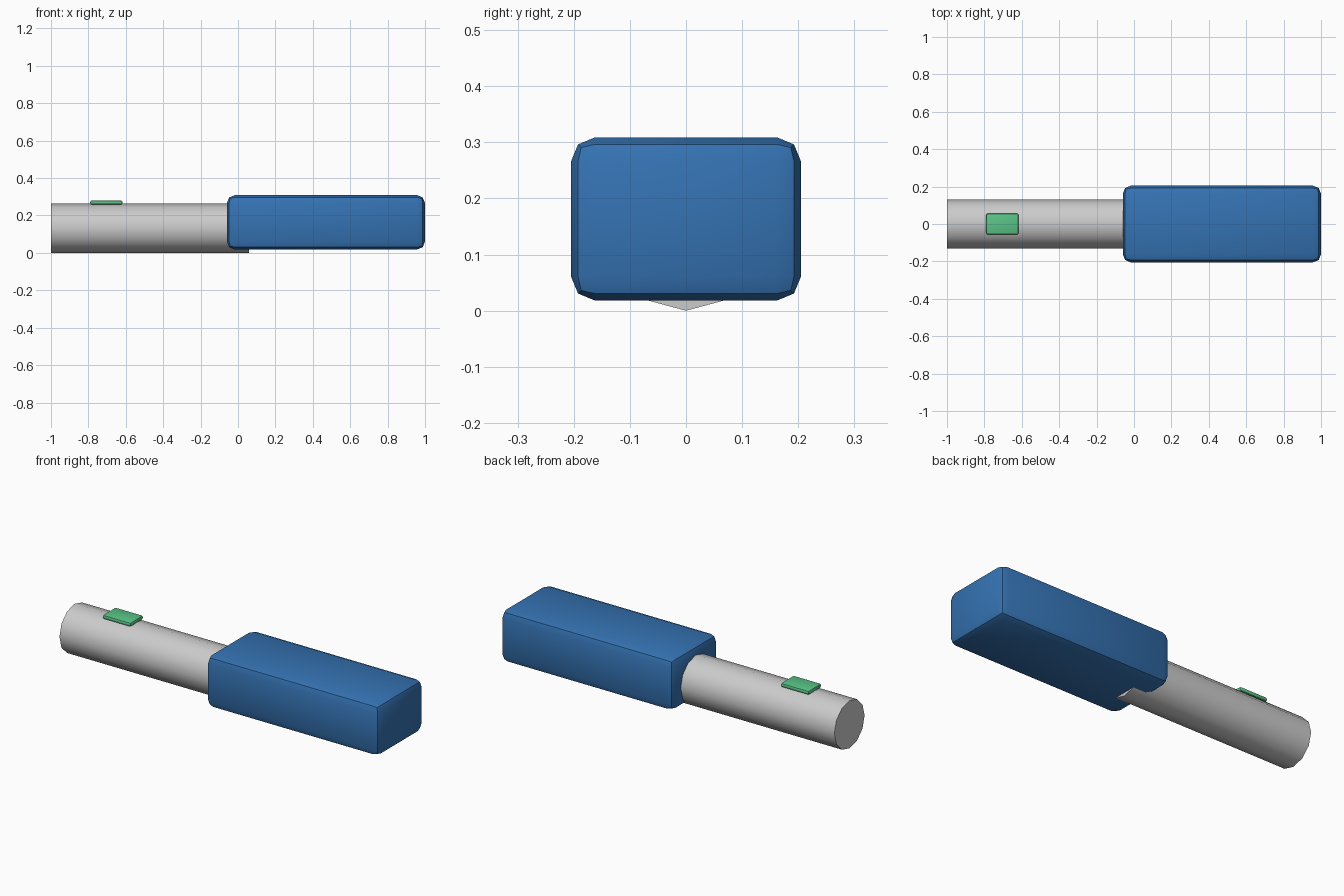
import bpy
from math import radians

if "Cube" in bpy.data.objects:
    bpy.data.objects.remove(bpy.data.objects["Cube"])


def material(name, rgb):
    mat = bpy.data.materials.new(name)
    mat.diffuse_color = (*rgb, 1)
    mat.use_nodes = True
    mat.node_tree.nodes["Principled BSDF"].inputs["Base Color"].default_value = mat.diffuse_color
    return mat


def smooth(obj, degrees):
    bpy.ops.object.select_all(action='DESELECT')
    obj.select_set(True)
    bpy.context.view_layer.objects.active = obj
    bpy.ops.object.shade_smooth_by_angle(angle=radians(degrees))


def bevelled_box(name, low, high, width, mat):
    centre = [(a + b) / 2 for a, b in zip(low, high)]
    bpy.ops.mesh.primitive_cube_add(size=1, location=centre)
    obj = bpy.context.object
    obj.name = name
    obj.scale = [b - a for a, b in zip(low, high)]
    bpy.ops.object.transform_apply(location=False, rotation=False, scale=True)
    bevel = obj.modifiers.new("rounded_edges", 'BEVEL')
    bevel.width = width
    bevel.segments = 2
    bpy.ops.object.modifier_apply(modifier=bevel.name)
    smooth(obj, 30)
    obj.data.materials.append(mat)
    return obj


# Twelve-sided grey tube, running a little way into the body
bpy.ops.mesh.primitive_cylinder_add(vertices=12, radius=0.132, depth=1.06,
                                    location=(-0.47, 0, 0.132),
                                    rotation=(0, radians(90), 0))
tube = bpy.context.object
tube.name = "tube"
smooth(tube, 40)

# Blue rounded body
bevelled_box("body", (-0.06, -0.205, 0.018), (1.0, 0.205, 0.309), 0.043,
             material("blue", (0.035, 0.17, 0.45)))

# Green button on top of the tube
bevelled_box("button", (-0.79, -0.057, 0.258), (-0.618, 0.057, 0.281), 0.009,
             material("green", (0.1, 0.55, 0.24)))
